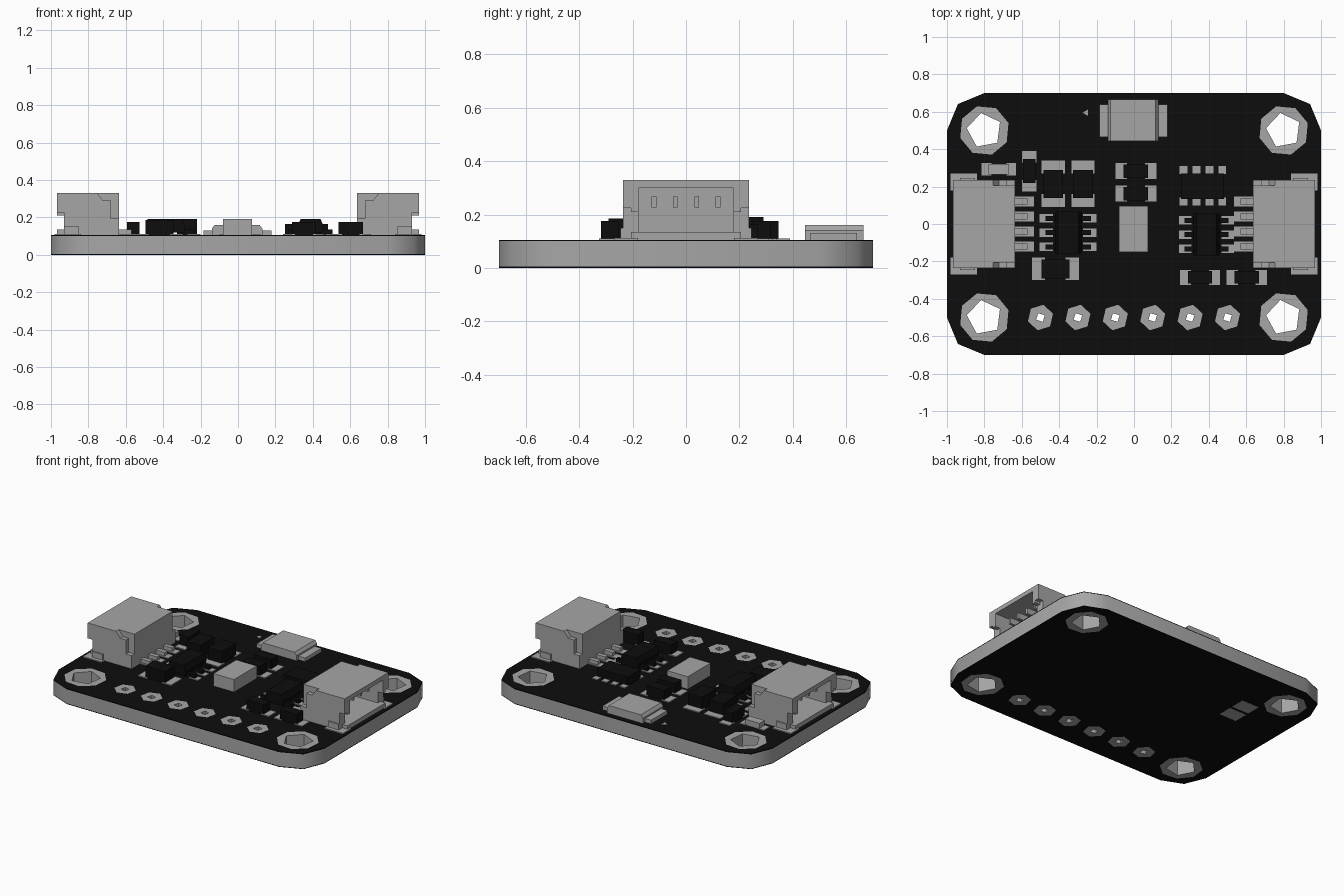
import bpy, bmesh, math

if "Cube" in bpy.data.objects:
    bpy.data.objects.remove(bpy.data.objects["Cube"])


def material(name, v):
    m = bpy.data.materials.new(name)
    m.use_nodes = True
    m.diffuse_color = (v, v, v, 1)
    bsdf = m.node_tree.nodes["Principled BSDF"]
    bsdf.inputs["Base Color"].default_value = (v, v, v, 1)
    return m


GREY = material("plain grey", 0.38)
BLACK = material("solder mask black", 0.004)
TOP = 0.105


def prism(name, outline, lo, hi, mat, holes=(), axis="z", smooth=False):
    """Extrude an outline with optional holes along z, or along y."""
    bm = bmesh.new()
    for loop in (outline, *holes):
        vs = [bm.verts.new((a, b, lo)) for a, b in loop]
        for i, v in enumerate(vs):
            bm.edges.new((vs[i - 1], v))
    bmesh.ops.triangle_fill(bm, use_beauty=True, edges=bm.edges[:], normal=(0, 0, 1))
    ext = bmesh.ops.extrude_face_region(bm, geom=bm.faces[:], use_keep_orig=True)
    for v in ext["geom"]:
        if isinstance(v, bmesh.types.BMVert):
            v.co.z = hi
    if axis == "y":
        for v in bm.verts:
            v.co.y, v.co.z = v.co.z, v.co.y
    bmesh.ops.recalc_face_normals(bm, faces=bm.faces[:])
    me = bpy.data.meshes.new(name)
    bm.to_mesh(me)
    bm.free()
    me.materials.append(mat)
    ob = bpy.data.objects.new(name, me)
    bpy.context.collection.objects.link(ob)
    if smooth:
        bpy.ops.object.select_all(action="DESELECT")
        ob.select_set(True)
        bpy.context.view_layer.objects.active = ob
        bpy.ops.object.shade_smooth_by_angle(angle=math.radians(50))
    return ob


def box(name, x, y, z, mat=GREY):
    rect = [(x[0], y[0]), (x[1], y[0]), (x[1], y[1]), (x[0], y[1])]
    return prism(name, rect, z[0], z[1], mat)


def ring(cx, cy, r, n, turn=0.0):
    return [(cx + r * math.cos(turn + math.tau * i / n),
             cy + r * math.sin(turn + math.tau * i / n)) for i in range(n)]


def rounded_board(w, d, r, steps):
    pts = []
    for k, (sx, sy) in enumerate(((1, 1), (-1, 1), (-1, -1), (1, -1))):
        for i in range(steps + 1):
            a = math.pi / 2 * (k + i / steps)
            pts.append((sx * (w - r) + r * math.cos(a), sy * (d - r) + r * math.sin(a)))
    return pts


# Board, mask layers and plated holes
pads = [(x, y, 0.135, 0.095, 8, 5) for x in (-0.8, 0.8) for y in (-0.5, 0.5)]
pads += [(-0.5 + 0.2 * i, -0.5, 0.07, 0.026, 6, 4) for i in range(6)]
pad_outlines = [ring(x, y, r, n, 0.3) for x, y, r, _, n, _ in pads]
outline = rounded_board(1, 0.7, 0.2, 2)
prism("board_core", outline, 0.005, 0.1, GREY, pad_outlines, smooth=True)
prism("bottom_mask", outline, 0, 0.005, BLACK, pad_outlines)
prism("top_mask", outline, 0.1, TOP, BLACK, pad_outlines)
for (x, y, _, hole, _, n), rim in zip(pads, pad_outlines):
    name = "mounting_hole_rim" if n == 5 else "pin_hole_rim"
    prism(name, rim, 0, TOP, GREY, [ring(x, y, hole, n, 0.5)])


# Side-entry connectors with an open outer face
def connector(s):
    side = "left" if s > 0 else "right"

    def part(name, x, y, z):
        box(f"{side}_connector_{name}", sorted((s * x[0], s * x[1])), y, z)

    part("floor", (0.636, 0.968), (-0.205, 0.205), (TOP, 0.135))
    part("roof", (0.636, 0.968), (-0.205, 0.205), (0.3, 0.33))
    part("back", (0.636, 0.68), (-0.205, 0.205), (0.135, 0.3))
    cheek = [(0.968, 0.33), (0.754, 0.33), (0.722, 0.29), (0.68, 0.29), (0.68, 0.195),
             (0.636, 0.195), (0.636, TOP), (0.85, TOP), (0.85, 0.15), (0.93, 0.15),
             (0.93, 0.225), (0.968, 0.225)]
    for t in (-1, 1):
        def span(a, b):
            return sorted((t * a, t * b))
        prism(f"{side}_connector_cheek", [(s * x, z) for x, z in cheek],
              *span(0.205, 0.235), GREY, axis="y")
        part("wall", (0.68, 0.968), span(0.177, 0.205), (0.21, 0.3))
        part("lower_wall", (0.68, 0.93), span(0.177, 0.205), (0.135, 0.21))
        part("anchor", (0.85, 0.93), span(0.205, 0.245), (TOP, 0.15))
        part("anchor_pad", (0.84, 0.98), span(0.18, 0.27), (TOP, 0.112))
    for i in range(4):
        y = -0.12 + 0.08 * i
        part("contact", (0.68, 0.9), (y - 0.009, y + 0.009), (0.227, 0.267))
        part("solder_pad", (0.535, 0.66), (y - 0.027, y + 0.027), (TOP, 0.111))
        part("lead", (0.57, 0.64), (y - 0.015, y + 0.015), (TOP, 0.135))


connector(1)
connector(-1)


# Two-terminal parts: grey pads under a dark body
def chip_part(x0, x1, y0, y1, upright, height, mat=BLACK):
    def area(lo, hi, inset):
        x, y = (x0, x1), (y0, y1)
        if upright:
            return ((x0 + inset * (x1 - x0), x1 - inset * (x1 - x0)),
                    (y0 + lo * (y1 - y0), y0 + hi * (y1 - y0)))
        return ((x0 + lo * (x1 - x0), x0 + hi * (x1 - x0)),
                (y0 + inset * (y1 - y0), y1 - inset * (y1 - y0)))
    for lo, hi in ((0, 0.28), (0.72, 1)):
        box("chip_pad", *area(lo, hi, 0), (TOP, 0.111))
    box("chip_body", *area(0.2, 0.8, 0.08), (TOP, height), mat)


chip_part(-0.495, -0.37, 0.09, 0.34, True, 0.19)
chip_part(-0.335, -0.21, 0.09, 0.34, True, 0.19)
chip_part(-0.6, -0.52, 0.175, 0.39, True, 0.175)
chip_part(-0.815, -0.63, 0.26, 0.325, False, 0.145, GREY)
chip_part(-0.1, 0.12, 0.24, 0.325, False, 0.175)
chip_part(-0.1, 0.12, 0.12, 0.205, False, 0.175)
chip_part(-0.545, -0.295, -0.3, -0.18, False, 0.185)
chip_part(0.245, 0.46, -0.325, -0.245, False, 0.175)
chip_part(0.495, 0.71, -0.325, -0.245, False, 0.175)


# Six-lead integrated circuits with bevelled bodies
def six_lead_chip(cx, cy, reach):
    w, h = 0.062, 0.112
    profile = [(cx - w, 0.12), (cx + w, 0.12), (cx + w + 0.008, 0.15),
               (cx + w - 0.008, 0.19), (cx - w + 0.008, 0.19), (cx - w - 0.008, 0.15)]
    prism("circuit_body", profile, cy - h, cy + h, BLACK, axis="y")
    for s in (-1, 1):
        for i in (-1, 0, 1):
            y = cy + 0.076 * i
            box("circuit_pad", sorted((cx + s * 0.08, cx + s * reach)),
                (y - 0.023, y + 0.023), (TOP, 0.111))
            box("circuit_lead", sorted((cx + s * 0.05, cx + s * (reach - 0.03))),
                (y - 0.013, y + 0.013), (TOP, 0.135), BLACK)


six_lead_chip(-0.352, -0.046, 0.152)
six_lead_chip(0.388, -0.057, 0.147)

# Resistor array
box("array_body", (0.25, 0.48), (0.135, 0.27), (TOP, 0.165), BLACK)
for i in range(4):
    x = 0.265 + 0.069 * i
    for y in (0.12, 0.288):
        box("array_pad", (x - 0.021, x + 0.021), (y - 0.021, y + 0.021), (TOP, 0.111))

# Central sensor block and low rear part
box("sensor_block", (-0.08, 0.075), (-0.15, 0.095), (TOP, 0.19))
box("rear_part_pads", (-0.185, 0.18), (0.465, 0.64), (TOP, 0.13))
rear = [(-0.14, TOP), (0.13, TOP), (0.13, 0.14), (0.115, 0.16), (-0.125, 0.16), (-0.14, 0.14)]
prism("rear_part_body", rear, 0.445, 0.665, GREY, axis="y")

# Small marker and underside jumper pads
prism("marker", ring(-0.255, 0.595, 0.02, 3, math.pi), TOP, 0.108, GREY)
for y in (0.21, 0.33):
    box("jumper_pad", (-0.685, -0.555), (y - 0.05, y + 0.05), (-0.001, 0.003))
